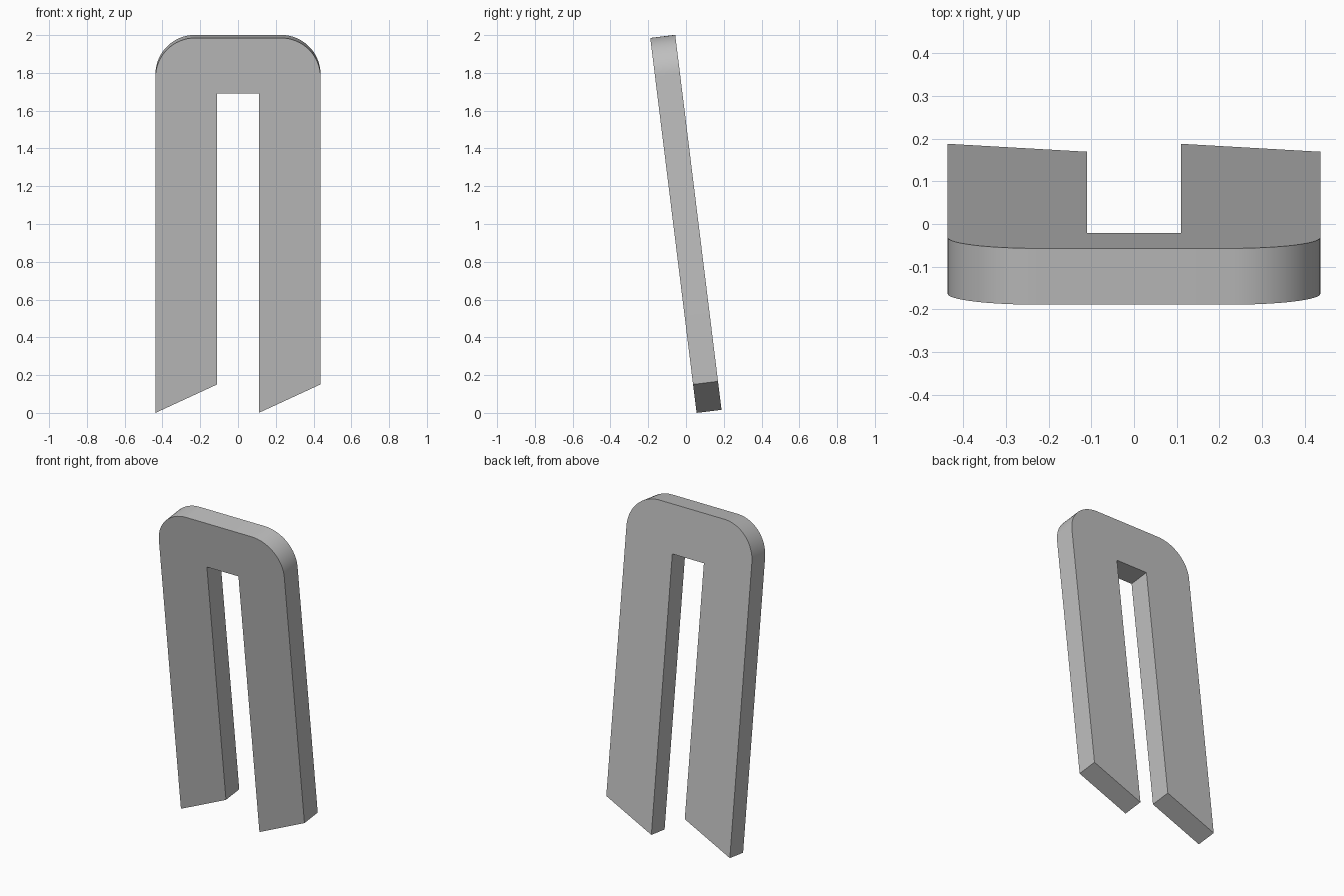
import bpy
import bmesh
from math import sin, cos, pi, radians
from mathutils import Matrix

cube = bpy.data.objects.get("Cube")
if cube:
    bpy.data.objects.remove(cube, do_unlink=True)

HALF_WIDTH, HALF_GAP = 0.437, 0.11
HEIGHT, GAP_TOP, SLANT = 2.0, 1.703, 0.152
RADIUS, THICKNESS = 0.21, 0.133
TILT, STEPS = radians(7.04), 16

grey = bpy.data.materials.new("mid_grey")
grey.use_nodes = True
colour = (0.52, 0.52, 0.52, 1)
grey.diffuse_color = colour
grey.node_tree.nodes["Principled BSDF"].inputs["Base Color"].default_value = colour


def corner(side, start):
    """Quarter arc of a rounded top corner."""
    cx, cz = side * (HALF_WIDTH - RADIUS), HEIGHT - RADIUS
    angles = [start + pi / 2 * i / STEPS for i in range(STEPS + 1)]
    return [(cx + RADIUS * cos(a), cz + RADIUS * sin(a)) for a in angles]


# Outline: two legs with feet slanted the same way, joined by a rounded top
outline = [(HALF_GAP, 0), (HALF_WIDTH, SLANT)]
outline += corner(1, 0) + corner(-1, pi / 2)
outline += [(-HALF_WIDTH, 0), (-HALF_GAP, SLANT),
            (-HALF_GAP, GAP_TOP), (HALF_GAP, GAP_TOP)]

# Extrude the outline into a slab and lean it forward
bm = bmesh.new()
face = bm.faces.new([bm.verts.new((x, 0, z)) for x, z in outline])
slab = bmesh.ops.extrude_face_region(bm, geom=[face])
back = [v for v in slab["geom"] if isinstance(v, bmesh.types.BMVert)]
bmesh.ops.translate(bm, verts=back, vec=(0, THICKNESS, 0))
bmesh.ops.recalc_face_normals(bm, faces=bm.faces)
bm.transform(Matrix.Translation((0, 0.056, 0)) @ Matrix.Rotation(TILT, 4, "X"))

mesh = bpy.data.meshes.new("leaning_arch")
bm.to_mesh(mesh)
bm.free()
mesh.materials.append(grey)
arch = bpy.data.objects.new("leaning_arch", mesh)
bpy.context.collection.objects.link(arch)

# Smooth the rounded corners, keep the rim sharp
bpy.ops.object.select_all(action="DESELECT")
arch.select_set(True)
bpy.context.view_layer.objects.active = arch
bpy.ops.object.shade_smooth_by_angle(angle=radians(30))
